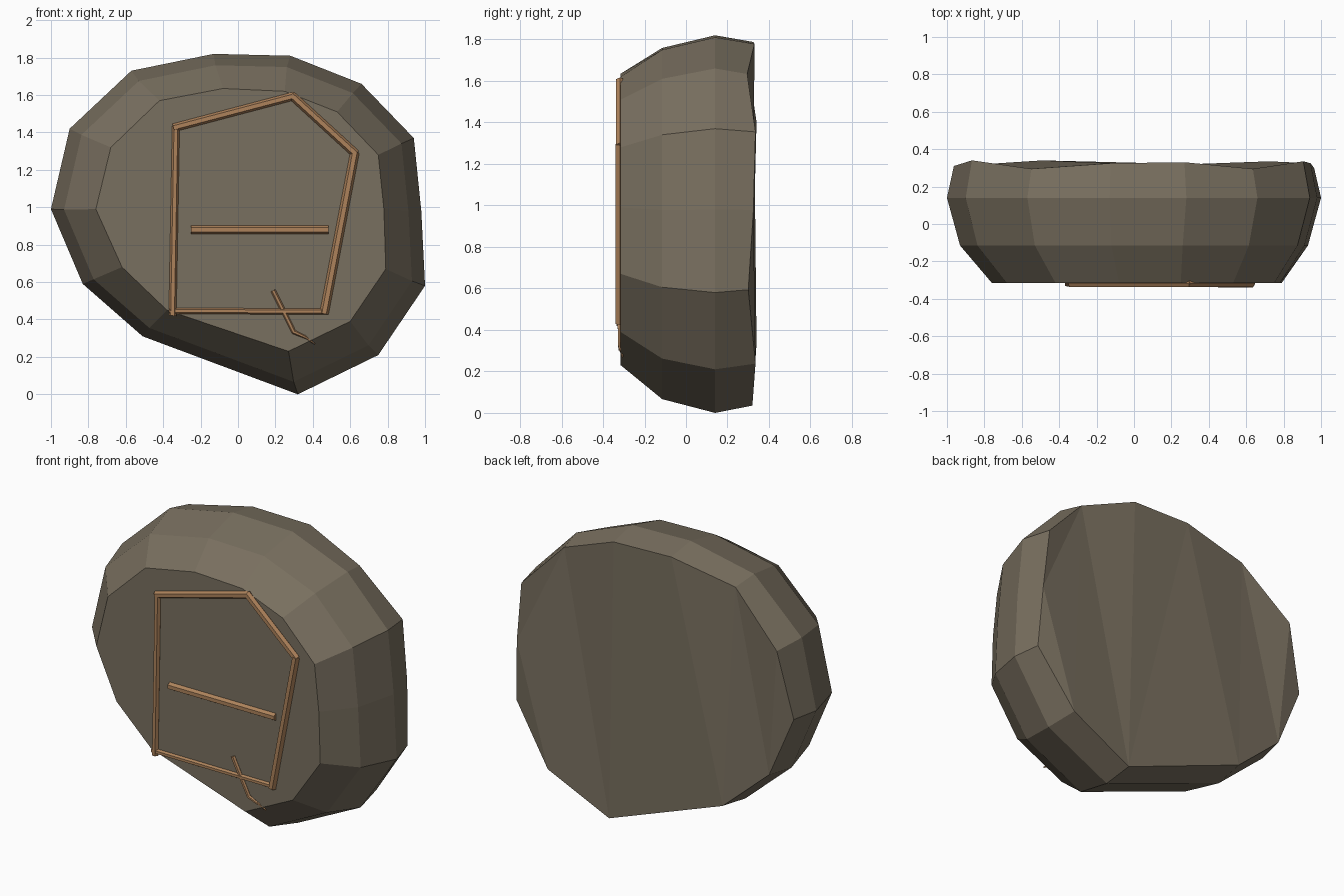
import bpy, bmesh, math
from mathutils import Vector, Matrix

if "Cube" in bpy.data.objects:
    bpy.data.objects.remove(bpy.data.objects["Cube"])


def material(name, rgb):
    m = bpy.data.materials.new(name)
    m.diffuse_color = (*rgb, 1)
    m.use_nodes = True
    m.node_tree.nodes["Principled BSDF"].inputs["Base Color"].default_value = m.diffuse_color
    return m


stone = material("grey brown stone", (0.190, 0.160, 0.115))
wood = material("light brown wood", (0.42, 0.225, 0.105))


def finish(bm, name, mat):
    bmesh.ops.recalc_face_normals(bm, faces=bm.faces)
    me = bpy.data.meshes.new(name)
    bm.to_mesh(me)
    bm.free()
    me.materials.append(mat)
    ob = bpy.data.objects.new(name, me)
    bpy.context.collection.objects.link(ob)
    return ob


# Boulder: widest outline, flat front outline, and uneven depth of the back rim
outer = [(-.13, 1.82), (.28, 1.81), (.66, 1.66), (.94, 1.37), (.98, .98),
         (1.0, .58), (.75, .21), (.32, 0), (-.51, .31), (-.83, .59),
         (-1.0, .99), (-.90, 1.42), (-.57, 1.73)]
front = [(-.08, 1.635), (.25, 1.62), (.53, 1.51), (.75, 1.28), (.78, .99),
         (.79, .67), (.60, .39), (.27, .23), (-.38, .45), (-.62, .68),
         (-.76, .99), (-.68, 1.32), (-.42, 1.57)]
back_y = [.325, .33, .295, .335, .325, .30, .335, .32, .34, .32, .31, .34, .295]


def scaled(pts, s, cx=0.0, cz=.95):
    return [(cx + (x - cx) * s, cz + (z - cz) * s) for x, z in pts]


n = len(outer)
rings = [(front, [-.315] * n), (scaled(outer, .93), [-.115] * n),
         (outer, [.14] * n), (scaled(outer, .963), back_y)]
bm = bmesh.new()
loops = [[bm.verts.new((x, y, z)) for (x, z), y in zip(pts, ys)]
         for pts, ys in rings]
for a, b in zip(loops, loops[1:]):
    for i in range(n):
        j = (i + 1) % n
        bm.faces.new((a[i], a[j], b[j], b[i]))
bm.faces.new(loops[0])
back = bm.faces.new(loops[-1])
bmesh.ops.triangulate(bm, faces=[back])
finish(bm, "boulder", stone)


# Six-sided wooden sticks half sunk into the front face
def stick(name, p, q, r1, r2=None, y1=-.318, y2=None):
    r2 = r1 if r2 is None else r2
    y2 = y1 if y2 is None else y2
    a, b = Vector((p[0], y1, p[1])), Vector((q[0], y2, q[1]))
    d = (b - a).normalized()
    side = d.cross(Vector((0, 1, 0))).normalized()
    out = side.cross(d).normalized()
    bm = bmesh.new()
    ends = []
    for c, r in ((a, r1), (b, r2)):
        ends.append([bm.verts.new(c + side * r * math.cos(k * math.pi / 3)
                                  + out * r * math.sin(k * math.pi / 3))
                     for k in range(6)])
    for k in range(6):
        m = (k + 1) % 6
        bm.faces.new((ends[0][k], ends[0][m], ends[1][m], ends[1][k]))
    for e in ends:
        bm.faces.new(e)
    return finish(bm, name, wood)


stick("frame_left", (-.332, 1.435), (-.35, .42), .020)
stick("frame_top", (-.345, 1.425), (.30, 1.595), .022)
stick("frame_slope", (.285, 1.60), (.63, 1.285), .023)
stick("frame_right", (.625, 1.295), (.46, .43), .024)
stick("frame_bottom", (-.37, .445), (.475, .443), .016)
stick("middle_bar", (-.25, .88), (.485, .88), .023)

# Thin bent twig at the bottom
stick("twig_upper", (.188, .555), (.30, .33), .014, .012)
stick("twig_lower", (.295, .335), (.36, .305), .012, .008)
stick("twig_tip", (.355, .31), (.41, .27), .008, .004, -.316, -.305)
